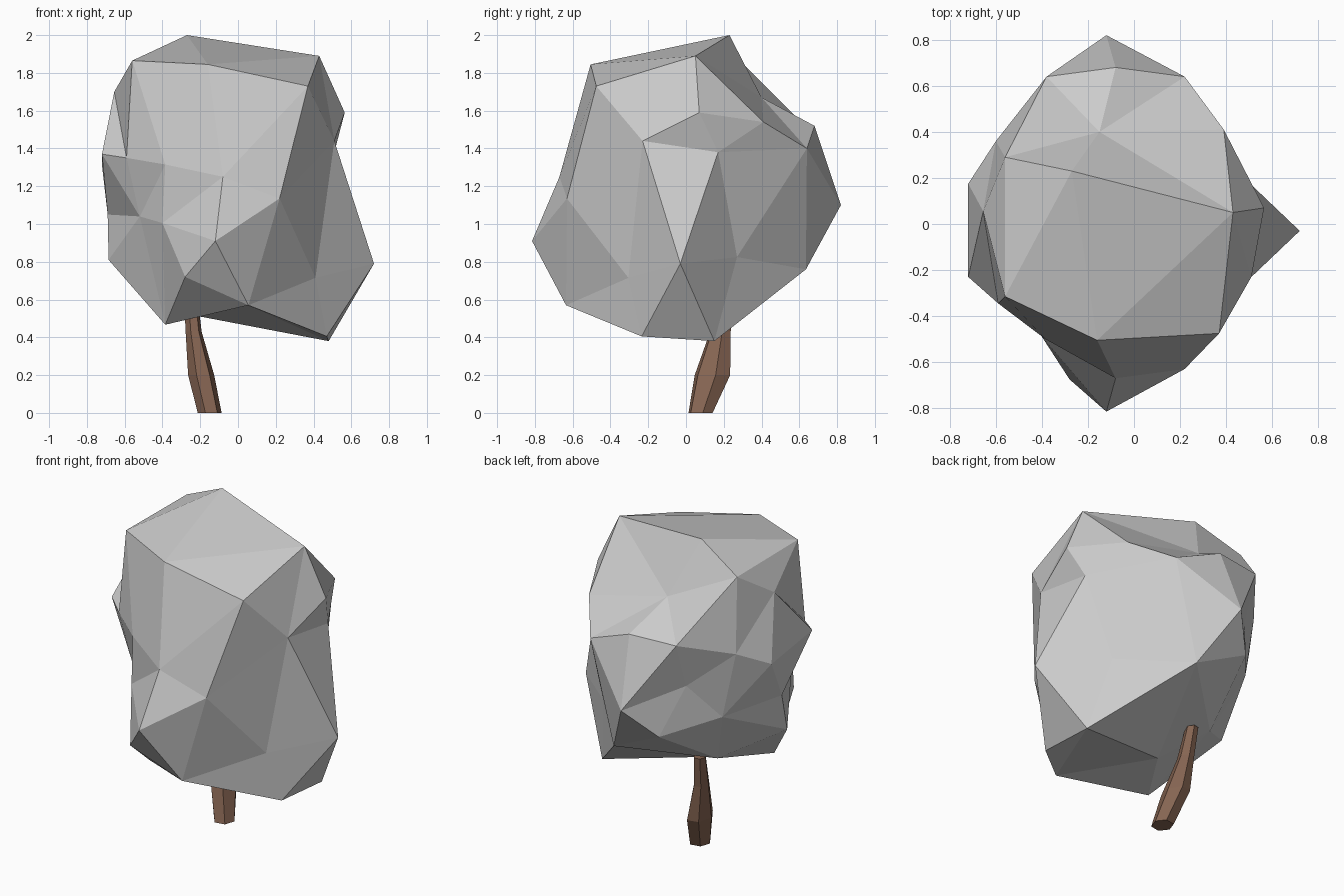
import bpy, bmesh, math
from mathutils import Vector

if "Cube" in bpy.data.objects:
    bpy.data.objects.remove(bpy.data.objects["Cube"])


def make_object(name, bm, color=None):
    bmesh.ops.recalc_face_normals(bm, faces=bm.faces)
    mesh = bpy.data.meshes.new(name)
    bm.to_mesh(mesh)
    bm.free()
    obj = bpy.data.objects.new(name, mesh)
    bpy.context.collection.objects.link(obj)
    if color:
        mat = bpy.data.materials.new(name + "_colour")
        mat.diffuse_color = color
        mat.use_nodes = True
        mat.node_tree.nodes["Principled BSDF"].inputs["Base Color"].default_value = mat.diffuse_color
        mesh.materials.append(mat)
    return obj


def flip_edge(bm, a, b):
    """Swap the shared edge of two triangles for the other diagonal."""
    edge = bm.edges.get((a, b))
    if edge is None or len(edge.link_faces) != 2:
        return
    c, d = [next(v for v in f.verts if v not in (a, b)) for f in edge.link_faces]
    bm.edges.remove(edge)
    bm.faces.new((a, c, d))
    bm.faces.new((b, d, c))


# Crown: corner points of an irregular ball, grouped from top to bottom
crown_points = [
    # top
    (-.27, .23, 2.0), (.43, .05, 1.89), (-.56, -.315, 1.865), (-.16, -.505, 1.845),
    (.37, -.475, 1.73), (-.655, .055, 1.70), (-.56, .29, 1.86), (-.15, .40, 1.67),
    # upper ring
    (.565, .07, 1.59), (.51, .17, 1.38), (.51, -.23, 1.44), (-.59, -.345, 1.35),
    (-.72, -.23, 1.37), (-.72, .175, 1.31), (-.60, .36, 1.41), (.39, .41, 1.54),
    (.22, .64, 1.40), (-.08, .68, 1.52), (-.38, .64, 1.51), (-.385, -.50, 1.315),
    (-.08, -.67, 1.25), (.22, -.63, 1.135),
    # lower ring
    (-.12, .82, 1.10), (-.12, -.815, .91), (-.38, .54, 1.22), (-.52, .38, 1.0),
    (-.28, .67, .92), (-.40, -.49, 1.005), (-.52, -.31, 1.04), (-.69, .03, 1.05),
    (-.685, -.03, .81), (-.28, -.675, .72), (.41, -.305, .715), (.72, -.03, .79),
    (.39, .27, .825),
    # underside
    (.06, .635, .76), (.055, -.635, .57), (.48, .15, .38), (.47, -.235, .405),
    (-.385, -.33, .467), (-.20, -.025, .51), (-.38, .23, .645),
]

# Skin the points on a unit ball, then move each corner to its true place
bm = bmesh.new()
centre = Vector((-.05, 0, 1.15))
corners = []
for p in crown_points:
    d = Vector(p) - centre
    corners.append(bm.verts.new(Vector((d.x / .68, d.y / .8, d.z / .8)).normalized()))
bmesh.ops.convex_hull(bm, input=corners)
for v, p in zip(corners, crown_points):
    v.co = p
# Notch on the left side and fold under the base
flip_edge(bm, corners[2], corners[12])
flip_edge(bm, corners[38], corners[40])
make_object("crown", bm)

# Trunk: bent six-sided tube, rings of (x, y, z, radius x, radius y)
SIDES = 6
bm = bmesh.new()
rings = []
for x, y, z, rx, ry in [(-.15, .077, 0, .064, .068), (-.195, .14, .2, .07, .1),
                        (-.235, .182, .43, .043, .058), (-.25, .22, .62, .036, .042)]:
    rings.append([bm.verts.new((x + rx * math.cos(a), y + ry * math.sin(a), z))
                  for a in (math.tau * i / SIDES + .17 for i in range(SIDES))])
for low, high in zip(rings, rings[1:]):
    for i in range(SIDES):
        j = (i + 1) % SIDES
        bm.faces.new((low[i], low[j], high[j], high[i]))
bm.faces.new(rings[0][::-1])
bm.faces.new(rings[-1])
make_object("trunk", bm, (.24, .13, .085, 1))
